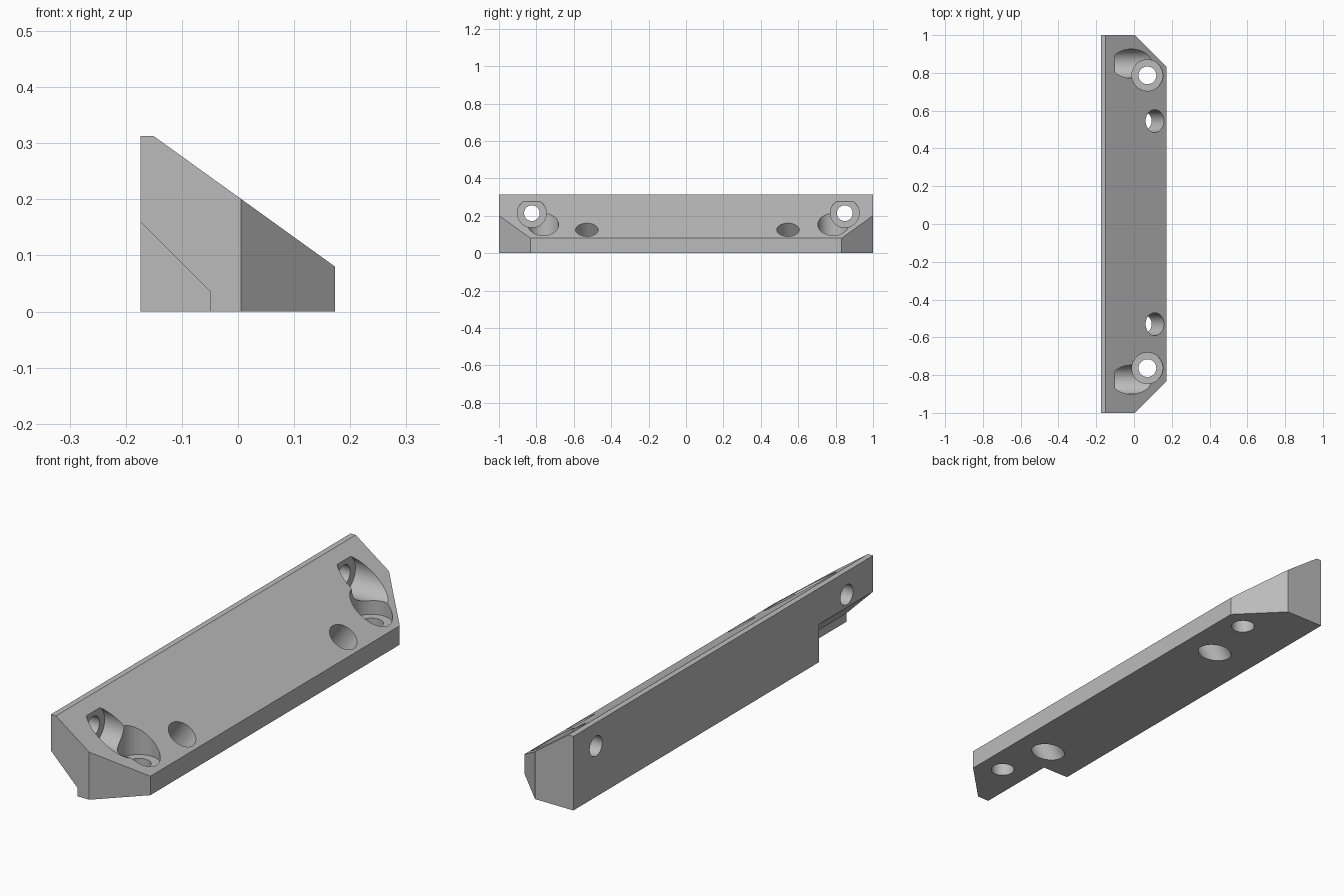
import bpy
import bmesh
from mathutils import Vector

if "Cube" in bpy.data.objects:
    bpy.data.objects.remove(bpy.data.objects["Cube"])

grey = bpy.data.materials.new("plain_grey")
grey.use_nodes = True
colour = (0.5, 0.5, 0.5, 1)
grey.diffuse_color = colour
grey.node_tree.nodes["Principled BSDF"].inputs["Base Color"].default_value = colour


def finish(bm, name):
    bmesh.ops.recalc_face_normals(bm, faces=bm.faces)
    mesh = bpy.data.meshes.new(name)
    bm.to_mesh(mesh)
    bm.free()
    mesh.materials.append(grey)
    obj = bpy.data.objects.new(name, mesh)
    bpy.context.collection.objects.link(obj)
    return obj


def prism(name, points, push):
    bm = bmesh.new()
    face = bm.faces.new([bm.verts.new(p) for p in points])
    new = bmesh.ops.extrude_face_region(bm, geom=[face])["geom"]
    bmesh.ops.translate(bm, vec=push, verts=[g for g in new if isinstance(g, bmesh.types.BMVert)])
    return finish(bm, name)


def rod(name, start, end, radius):
    start, end = Vector(start), Vector(end)
    axis = end - start
    bm = bmesh.new()
    bmesh.ops.create_cone(bm, cap_ends=True, segments=64, radius1=radius,
                          radius2=radius, depth=axis.length)
    bm.transform(axis.to_track_quat('Z', 'Y').to_matrix().to_4x4())
    bmesh.ops.translate(bm, vec=(start + end) / 2, verts=bm.verts)
    return finish(bm, name)


def cut(body, cutter):
    bpy.ops.object.select_all(action='DESELECT')
    bpy.context.view_layer.objects.active = body
    body.select_set(True)
    mod = body.modifiers.new("cut", 'BOOLEAN')
    mod.operation = 'DIFFERENCE'
    mod.solver = 'EXACT'
    mod.object = cutter
    bpy.ops.object.modifier_apply(modifier=mod.name)
    bpy.data.objects.remove(cutter)


# wedge bar with a narrow flat top edge
L, R, TOP, LIP = -0.174, 0.173, 0.3125, 0.08
section = [(L, 0), (R, 0), (R, LIP), (-0.15, TOP), (L, TOP)]
body = prism("wedge_bracket", [(x, -1, z) for x, z in section], (0, 2, 0))

# bevelled vertical corners at both ends
for s in (-1, 1):
    corner = [(0.005, s), (R + 0.1, s * 0.732), (R + 0.1, s * 1.1), (0.005, s * 1.1)]
    cut(body, prism("corner_cutter", [(x, y, -0.1) for x, y in corner], (0, 0, 0.6)))

# relief notch under the front end
notch = [(-0.275, -0.1), (-0.05, -0.1), (-0.05, 0.036), (-0.275, 0.261)]
cut(body, prism("notch_cutter", [(x, -1.1, z) for x, z in notch], (0, 0.46, 0)))

# slanted holes square to the slope
normal = Vector((TOP - LIP, 0, R + 0.15)).normalized()
for y in (-0.53, 0.545):
    mid = Vector((0.11, y, 0.125))
    cut(body, rod("slant_cutter", mid - normal * 0.3, mid + normal * 0.2, 0.06))

# counterbored screw holes, upright and sideways
for up_y, side_y in ((-0.763, -0.824), (0.787, 0.849)):
    cut(body, rod("upright_bore", (0.071, up_y, 0.08), (0.071, up_y, 0.5), 0.082))
    cut(body, rod("side_bore", (-0.1, side_y, 0.214), (0.4, side_y, 0.214), 0.077))
    cut(body, rod("upright_hole", (0.071, up_y, -0.1), (0.071, up_y, 0.2), 0.047))
    cut(body, rod("side_hole", (-0.3, side_y, 0.214), (0, side_y, 0.214), 0.042))

bpy.ops.object.select_all(action='DESELECT')
body.select_set(True)
bpy.context.view_layer.objects.active = body
bpy.ops.object.shade_smooth_by_angle(angle=0.5)
